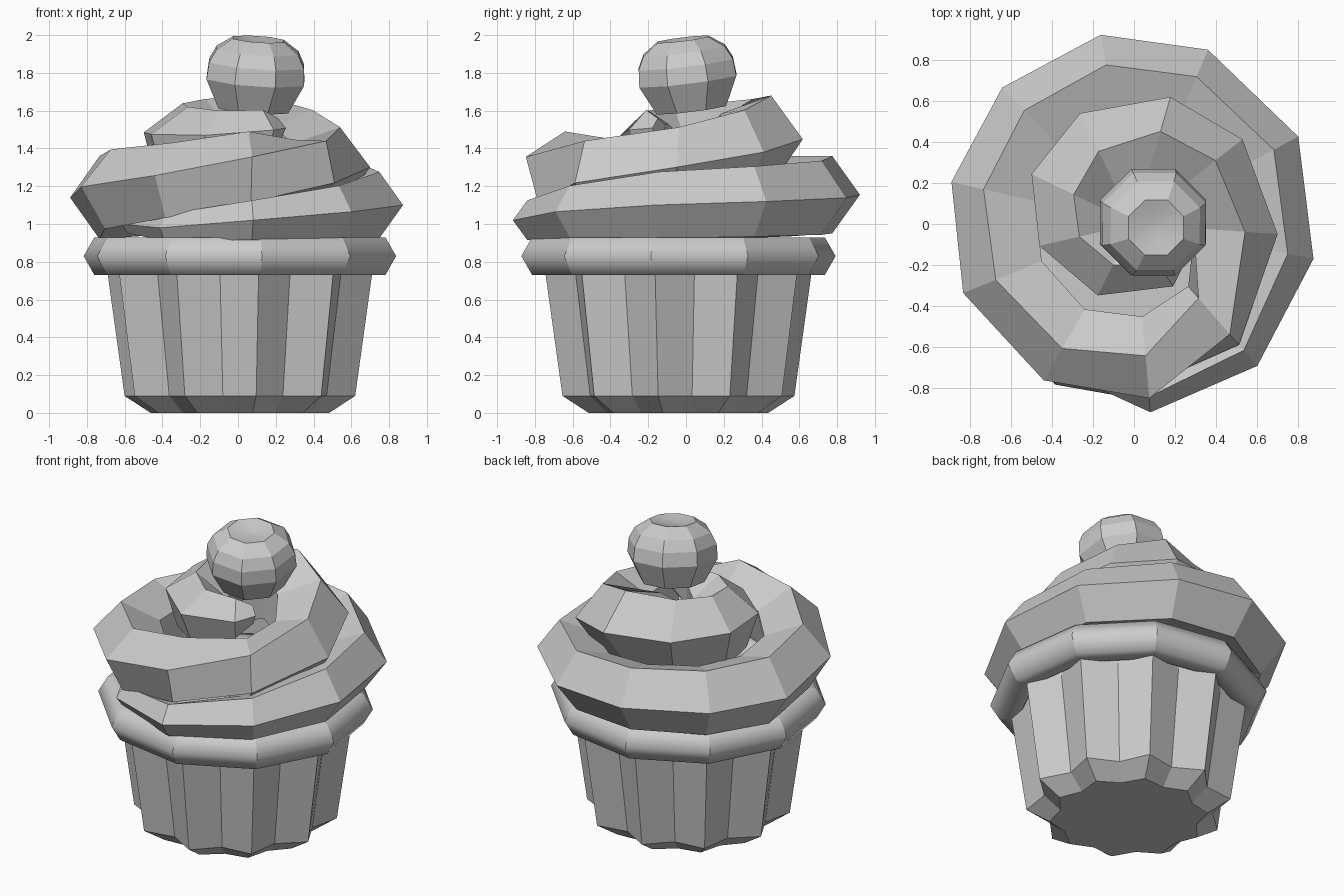
import bpy, math
from math import cos, sin, radians

if "Cube" in bpy.data.objects:
    bpy.data.objects.remove(bpy.data.objects["Cube"])


def loft(name, rings, closed_path=False):
    """Skin a list of equal-length point rings, capping the ends if open."""
    n, m = len(rings[0]), len(rings)
    verts = [p for ring in rings for p in ring]
    faces = []
    for i in range(m if closed_path else m - 1):
        k = (i + 1) % m
        for j in range(n):
            l = (j + 1) % n
            faces.append((i * n + j, i * n + l, k * n + l, k * n + j))
    if not closed_path:
        faces.append(tuple(range(n))[::-1])
        faces.append(tuple((m - 1) * n + j for j in range(n)))
    mesh = bpy.data.meshes.new(name)
    mesh.from_pydata(verts, [], faces)
    mesh.update()
    ob = bpy.data.objects.new(name, mesh)
    bpy.context.collection.objects.link(ob)
    bpy.context.view_layer.objects.active = ob
    ob.select_set(True)
    bpy.ops.object.mode_set(mode='EDIT')
    bpy.ops.mesh.select_all(action='SELECT')
    bpy.ops.mesh.normals_make_consistent(inside=False)
    bpy.ops.object.mode_set(mode='OBJECT')
    ob.select_set(False)
    return ob


def section(deg, rc, zc, size, twist, sides):
    """Regular polygon standing in the radial plane at angle deg."""
    a = radians(deg)
    pts = []
    for j in range(sides):
        b = radians(twist) + math.tau * j / sides
        r = rc + size * cos(b)
        pts.append((r * cos(a), r * sin(a), zc + size * sin(b)))
    return pts


CX, CY, START = 0.01, -0.04, -10


# fluted paper cup: ten ridges with valleys between
def star(ridge, valley, z):
    pts = []
    for i in range(20):
        a = radians(START + 18 * i)
        r = valley if i % 2 else ridge
        pts.append((CX + r * cos(a), CY + r * sin(a), z))
    return pts


loft("wrapper", [star(.48, .42, 0), star(.62, .52, .09),
                 star(.71, .605, .73), star(.72, .62, .83)])

# ten-sided rim: rounded section, crisp corners
rim = loft("rim", [section(START + 36 * i, .725, .83, .115, 0, 6)
                   for i in range(10)], closed_path=True)
rim.location = (CX, CY, 0)
for poly in rim.data.polygons:
    poly.use_smooth = True
for e in rim.data.edges:
    e.use_edge_sharp = e.vertices[0] // 6 == e.vertices[1] // 6

# frosting swirl keys: angle, path radius, height, section size, section twist
KEYS = [
    (-157, .62, 1.0, .05, 0), (-121, .73, .98, .075, 0),
    (-85, .81, 1.02, .11, 0), (-49, .77, 1.065, .145, 0),
    (-11, .705, 1.10, .185, 0), (100, .72, 1.155, .215, 0),
    (167, .68, 1.14, .232, 0), (240, .67, 1.22, .212, 10),
    (275, .655, 1.28, .21, 21), (311, .592, 1.282, .198, 53),
    (356, .476, 1.297, .225, 73), (434, .397, 1.445, .246, 73),
    (514, .335, 1.405, .234, 92), (553, .273, 1.41, .21, 90),
    (603, .217, 1.42, .18, 88), (662, .23, 1.475, .13, 82),
    (685, .25, 1.50, .06, 80)]


def sample(angle):
    for k0, k1 in zip(KEYS, KEYS[1:]):
        if angle <= k1[0]:
            t = (angle - k0[0]) / (k1[0] - k0[0])
            return [u + (v - u) * t for u, v in zip(k0, k1)]


stations = sorted([k[0] for k in KEYS] + [28, 67, 134, 202, 398, 476])
loft("frosting", [section(*sample(s), 5) for s in stations])

# eight-sided cherry with a dimpled top, tipped slightly forward
profile = [(.20, -.195), (.28, -.04), (.272, .05), (.235, .12),
           (.145, .18), (.08, .165), (.01, .158)]
cherry = loft("cherry", [[(r * cos(radians(22.5 + 45 * j)),
                           r * sin(radians(22.5 + 45 * j)), z)
                          for j in range(8)] for r, z in profile])
cherry.location = (.095, .005, 1.80)
cherry.rotation_euler = (radians(7), radians(4), 0)
for poly in cherry.data.polygons:  # soft dimple
    poly.use_smooth = min(cherry.data.vertices[v].co.xy.length
                          for v in poly.vertices) < .1 and poly.center.z > 0
